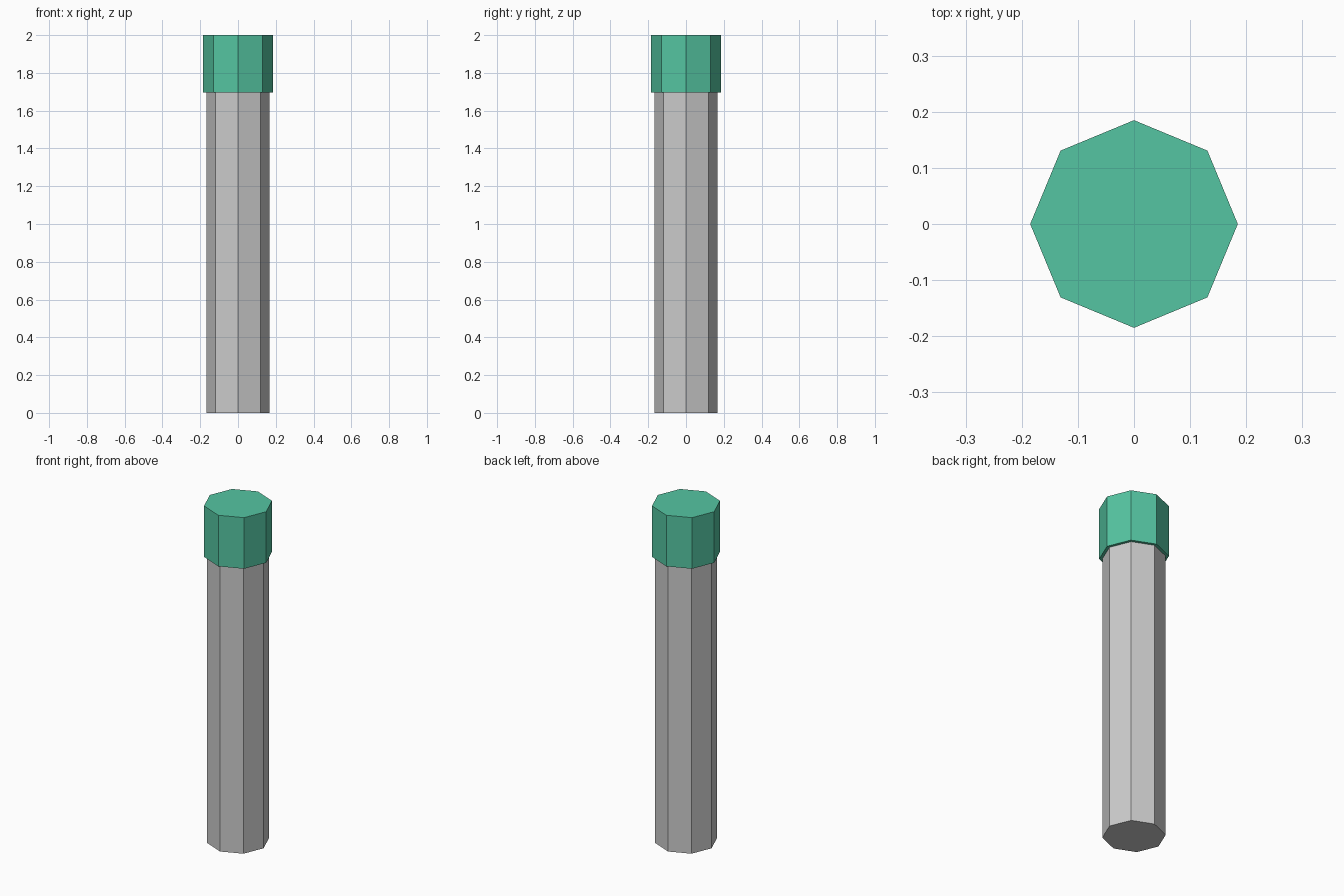
import bpy

if "Cube" in bpy.data.objects:
    bpy.data.objects.remove(bpy.data.objects["Cube"])

SIDES = 8


def prism(name, radius, z0, z1, color=None):
    bpy.ops.mesh.primitive_cylinder_add(
        vertices=SIDES, radius=radius, depth=z1 - z0,
        location=(0, 0, (z0 + z1) / 2))
    obj = bpy.context.object
    obj.name = name
    if color:
        mat = bpy.data.materials.new(name + "_material")
        mat.diffuse_color = color
        mat.use_nodes = True
        mat.node_tree.nodes["Principled BSDF"].inputs["Base Color"].default_value = mat.diffuse_color
        obj.data.materials.append(mat)
    return obj


# Grey octagonal shaft
prism("post_shaft", 0.168, 0.0, 1.7)

# Slightly wider green cap on top
prism("post_cap", 0.185, 1.697, 2.0, (0.09, 0.56, 0.36, 1))
